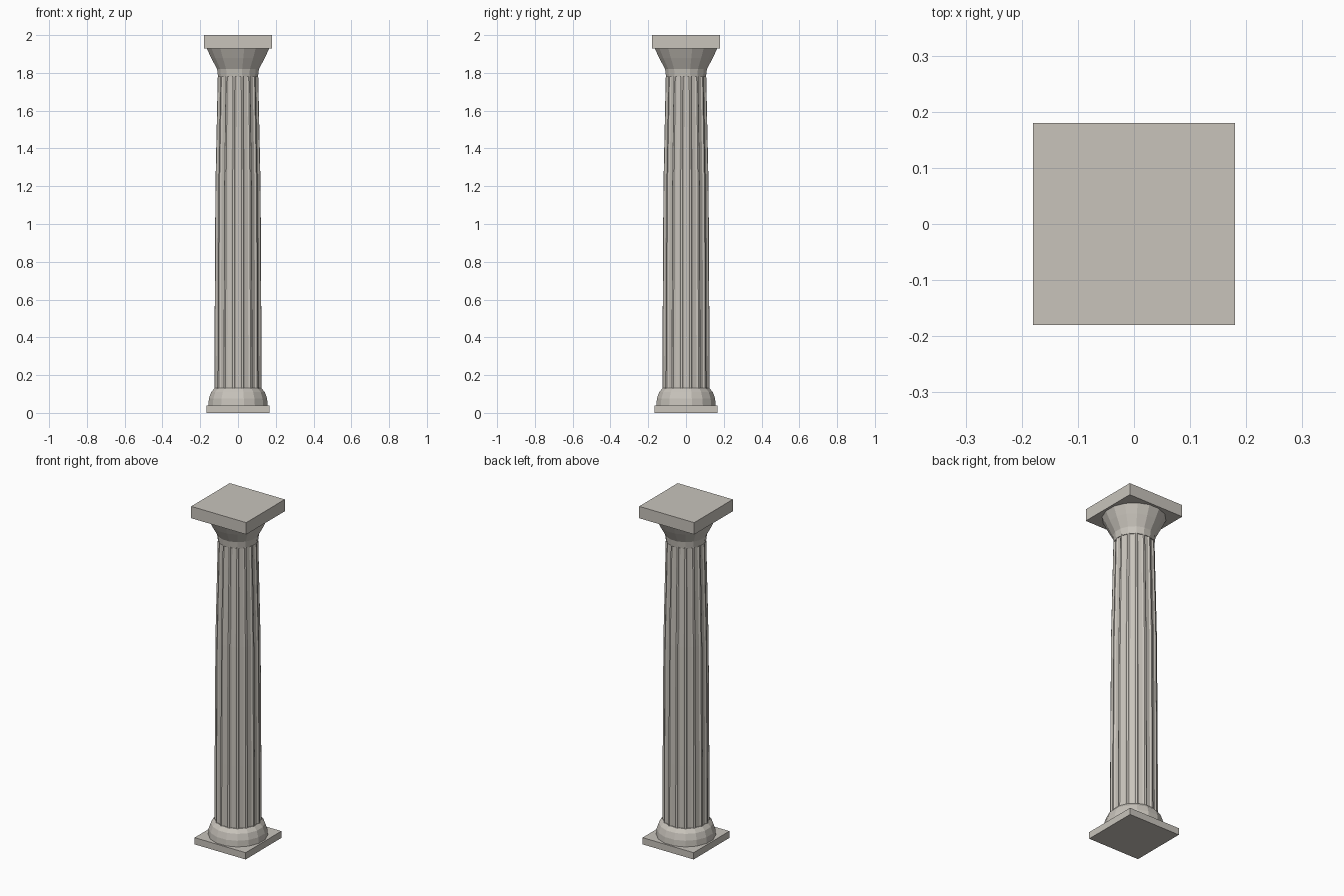
import bpy, bmesh
from math import sin, cos, pi

if "Cube" in bpy.data.objects:
    bpy.data.objects.remove(bpy.data.objects["Cube"])

stone = bpy.data.materials.new("stone")
stone.diffuse_color = (0.58, 0.55, 0.50, 1)
stone.use_nodes = True
stone.node_tree.nodes["Principled BSDF"].inputs["Base Color"].default_value = stone.diffuse_color
SIDES = 16


def finish(name, bm):
    bmesh.ops.recalc_face_normals(bm, faces=bm.faces)
    me = bpy.data.meshes.new(name)
    bm.to_mesh(me)
    bm.free()
    me.materials.append(stone)
    ob = bpy.data.objects.new(name, me)
    bpy.context.collection.objects.link(ob)


def slab(name, half, z0, z1):
    bm = bmesh.new()
    bmesh.ops.create_cube(bm, size=1)
    for v in bm.verts:
        v.co = (v.co.x * 2 * half, v.co.y * 2 * half, z1 if v.co.z > 0 else z0)
    finish(name, bm)


def loft(name, section, profile):
    """Stack a section of (angle, radius factor) through (radius, z) rings."""
    bm = bmesh.new()
    rings = [[bm.verts.new((r * f * cos(a), r * f * sin(a), z)) for a, f in section]
             for r, z in profile]
    n = len(section)
    for lo, hi in zip(rings, rings[1:]):
        for i in range(n):
            j = (i + 1) % n
            bm.faces.new((lo[i], lo[j], hi[j], hi[i]))
    bm.faces.new(rings[0][::-1])
    bm.faces.new(rings[-1])
    finish(name, bm)


step = 2 * pi / SIDES
plain = [((i + 0.5) * step, 1) for i in range(SIDES)]
# Each flute: two ridge corners and a two-corner groove floor
fluted = [((i + t) * step, f) for i in range(SIDES)
          for t, f in ((-0.40, 1), (-0.22, 0.94), (0.22, 0.94), (0.40, 1))]

# Square slabs at foot and top
slab("plinth", 0.167, 0, 0.04)
slab("abacus", 0.18, 1.93, 2.0)

# Moulded base, fluted shaft with gentle swelling, flared capital
loft("base_moulding", plain, [(0.16, 0.04), (0.157, 0.075), (0.145, 0.11), (0.125, 0.132)])
loft("shaft", fluted, [(0.126, 0.12), (0.125, 0.5), (0.121, 1.2), (0.108, 1.8)])
loft("capital", plain, [(0.108, 1.78), (0.113, 1.82), (0.145, 1.88), (0.169, 1.93)])
